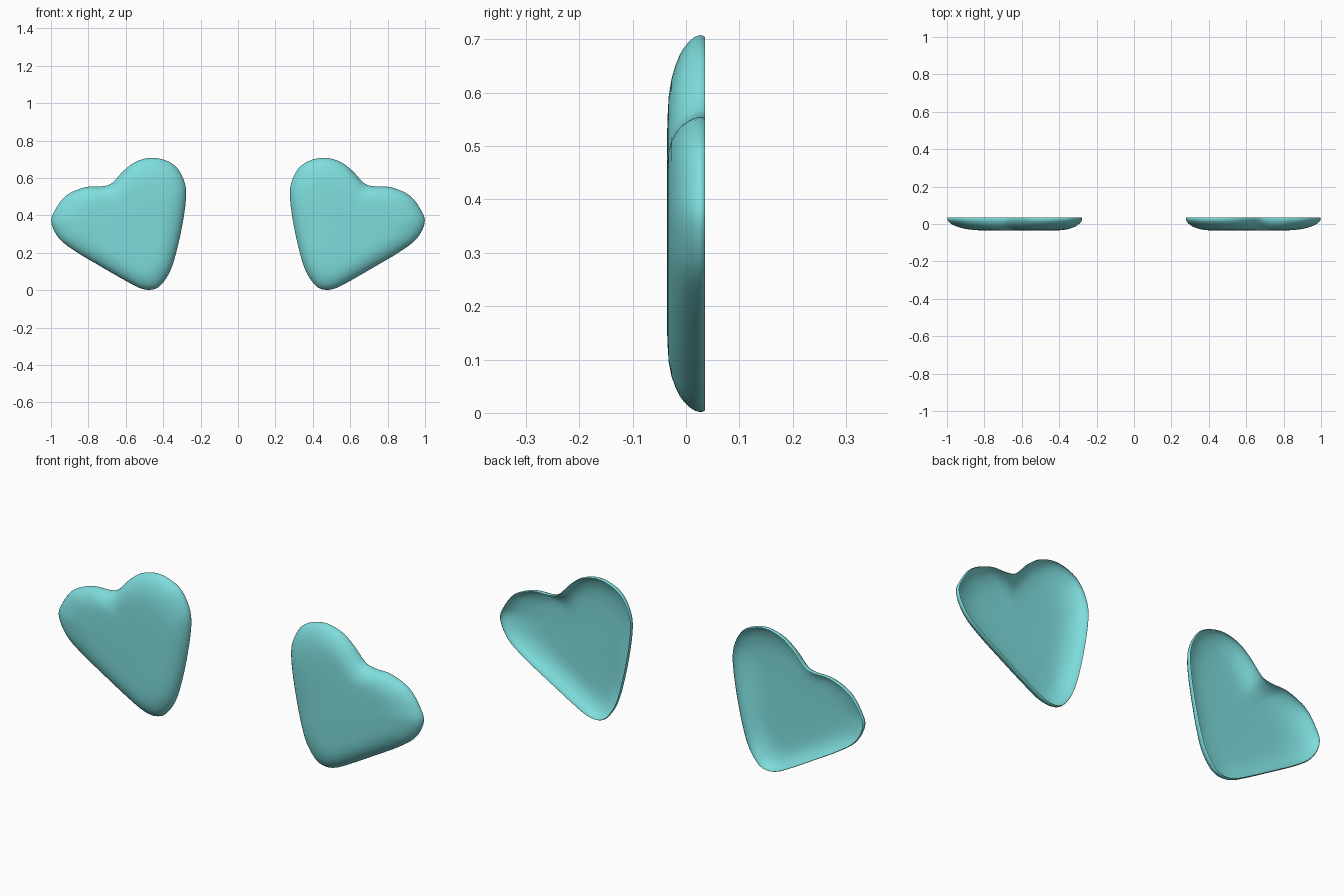
import bpy, bmesh
from mathutils import Vector

if "Cube" in bpy.data.objects:
    bpy.data.objects.remove(bpy.data.objects["Cube"])

# Outline of one heart-shaped pad (x, z), clockwise from the lower tip
OUTLINE = [(.46, .003), (.41, .03), (.355, .12), (.307, .30), (.278, .49), (.29, .59),
           (.345, .672), (.445, .708), (.54, .69), (.61, .64), (.675, .572), (.73, .555),
           (.82, .55), (.92, .505), (.98, .425), (.998, .36), (.955, .275), (.865, .205),
           (.73, .125), (.60, .05), (.52, .01)]
# Dome section: (scale towards the middle, depth y), from back rim to front
SECTION = [(.988, .036), (.998, .031), (1, .026), (.99, .016), (.965, .006), (.93, -.004),
           (.89, -.012), (.83, -.020), (.76, -.027), (.66, -.0325), (.52, -.035), (.27, -.036)]
CENTRE = Vector((.58, .37))
STEPS = 4


def smooth_loop(points, steps):
    """Closed Catmull-Rom curve through the points."""
    pts = [Vector(p) for p in points]
    n, out = len(pts), []
    for i in range(n):
        a, b, c, d = (pts[(i + k) % n] for k in (-1, 0, 1, 2))
        for s in range(steps):
            t = s / steps
            out.append(.5 * (2 * b + (c - a) * t + (2 * a - 5 * b + 4 * c - d) * t * t
                             + (3 * b - a - 3 * c + d) * t ** 3))
    return out


teal = bpy.data.materials.new("soft turquoise")
teal.diffuse_color = (.21, .72, .72, 1)
teal.use_nodes = True
teal.node_tree.nodes["Principled BSDF"].inputs["Base Color"].default_value = teal.diffuse_color

# Open domed shell, lofted from scaled outline rings
bm = bmesh.new()
loop = smooth_loop(OUTLINE, STEPS)
n = len(loop)
rings = []
for scale, y in SECTION:
    ring = []
    for p in loop:
        # the lower tip is rounded more tightly than the lobes
        k = .75 if p.y < .1 else min(1, .75 + (p.y - .1) * 1.2)
        q = CENTRE + (p - CENTRE) * (1 - (1 - scale) * k)
        ring.append(bm.verts.new((q.x, y, q.y)))
    rings.append(ring)
for outer, inner in zip(rings, rings[1:]):
    for j in range(n):
        m = (j + 1) % n
        bm.faces.new((outer[m], outer[j], inner[j], inner[m]))
middle = bm.verts.new((CENTRE.x, -.036, CENTRE.y))
for j in range(n):
    bm.faces.new((rings[-1][(j + 1) % n], rings[-1][j], middle))
for f in bm.faces:
    f.smooth = True

mesh = bpy.data.meshes.new("heart_pads")
bm.to_mesh(mesh)
bm.free()
mesh.materials.append(teal)
pads = bpy.data.objects.new("heart_pads", mesh)
bpy.context.collection.objects.link(pads)

# Matching pad on the other side
mirror = pads.modifiers.new("mirror", 'MIRROR')
mirror.use_mirror_merge = False
